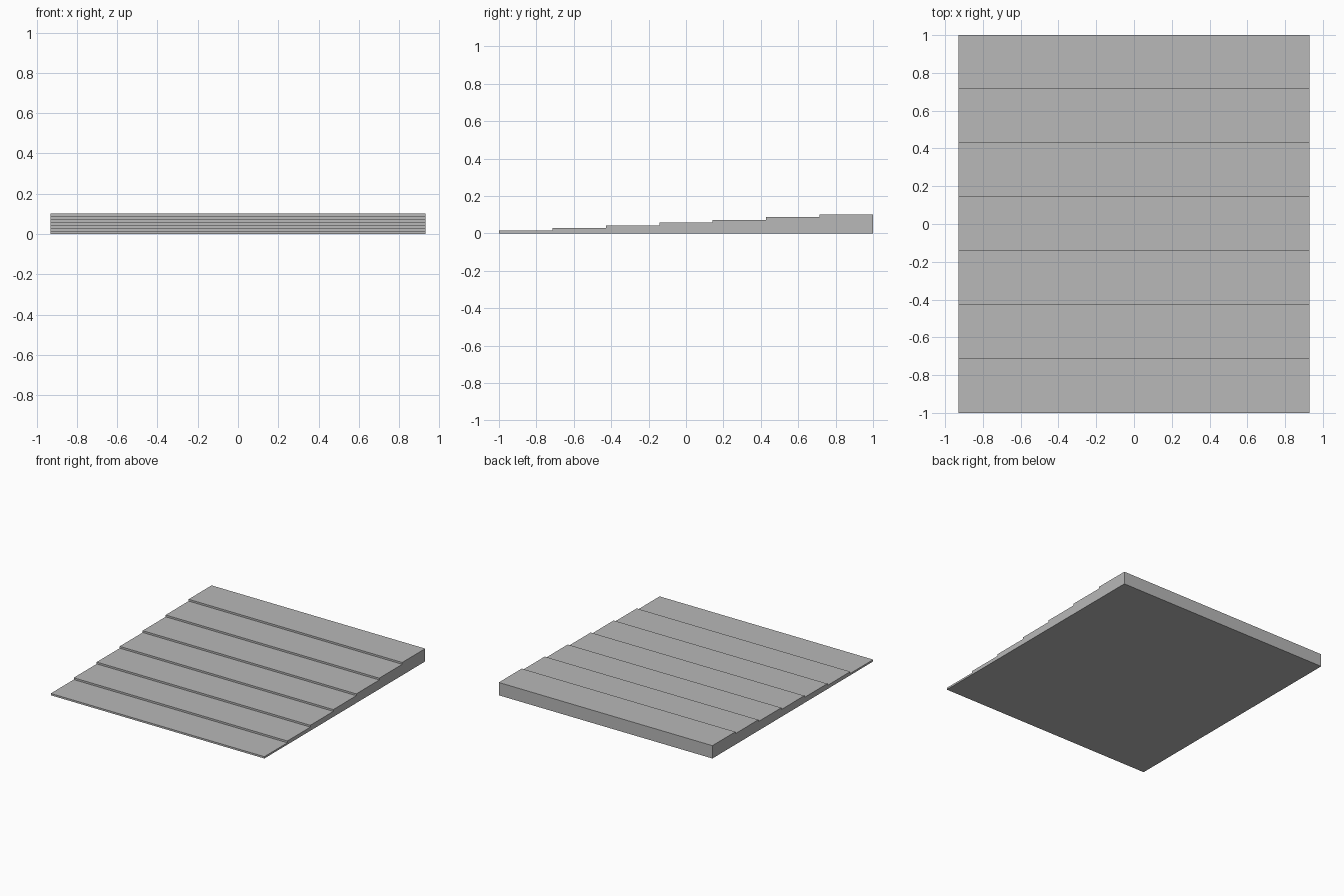
import bpy
import bmesh

cube = bpy.data.objects.get("Cube")
if cube:
    bpy.data.objects.remove(cube, do_unlink=True)

STEPS = 7
HALF_WIDTH = 0.93
DEPTH = 2.0 / STEPS
RISE = 0.101 / STEPS

# Plain grey material
grey = bpy.data.materials.new("grey")
grey.use_nodes = True
colour = (0.48, 0.48, 0.48, 1.0)
grey.diffuse_color = colour
grey.node_tree.nodes["Principled BSDF"].inputs["Base Color"].default_value = colour

# Stepped side profile, rising from front to back
profile = [(-1.0, 0.0)]
for i in range(STEPS):
    z = (i + 1) * RISE
    profile += [(-1.0 + i * DEPTH, z), (-1.0 + (i + 1) * DEPTH, z)]
profile.append((1.0, 0.0))

# Extrude the profile across the full width
bm = bmesh.new()
side = bm.faces.new([bm.verts.new((-HALF_WIDTH, y, z)) for y, z in profile])
result = bmesh.ops.extrude_face_region(bm, geom=[side], use_keep_orig=True)
far_side = [v for v in result["geom"] if isinstance(v, bmesh.types.BMVert)]
bmesh.ops.translate(bm, verts=far_side, vec=(2 * HALF_WIDTH, 0, 0))
bmesh.ops.recalc_face_normals(bm, faces=bm.faces)

mesh = bpy.data.meshes.new("stepped_ramp")
bm.to_mesh(mesh)
bm.free()
mesh.materials.append(grey)
ramp = bpy.data.objects.new("stepped_ramp", mesh)
bpy.context.collection.objects.link(ramp)
